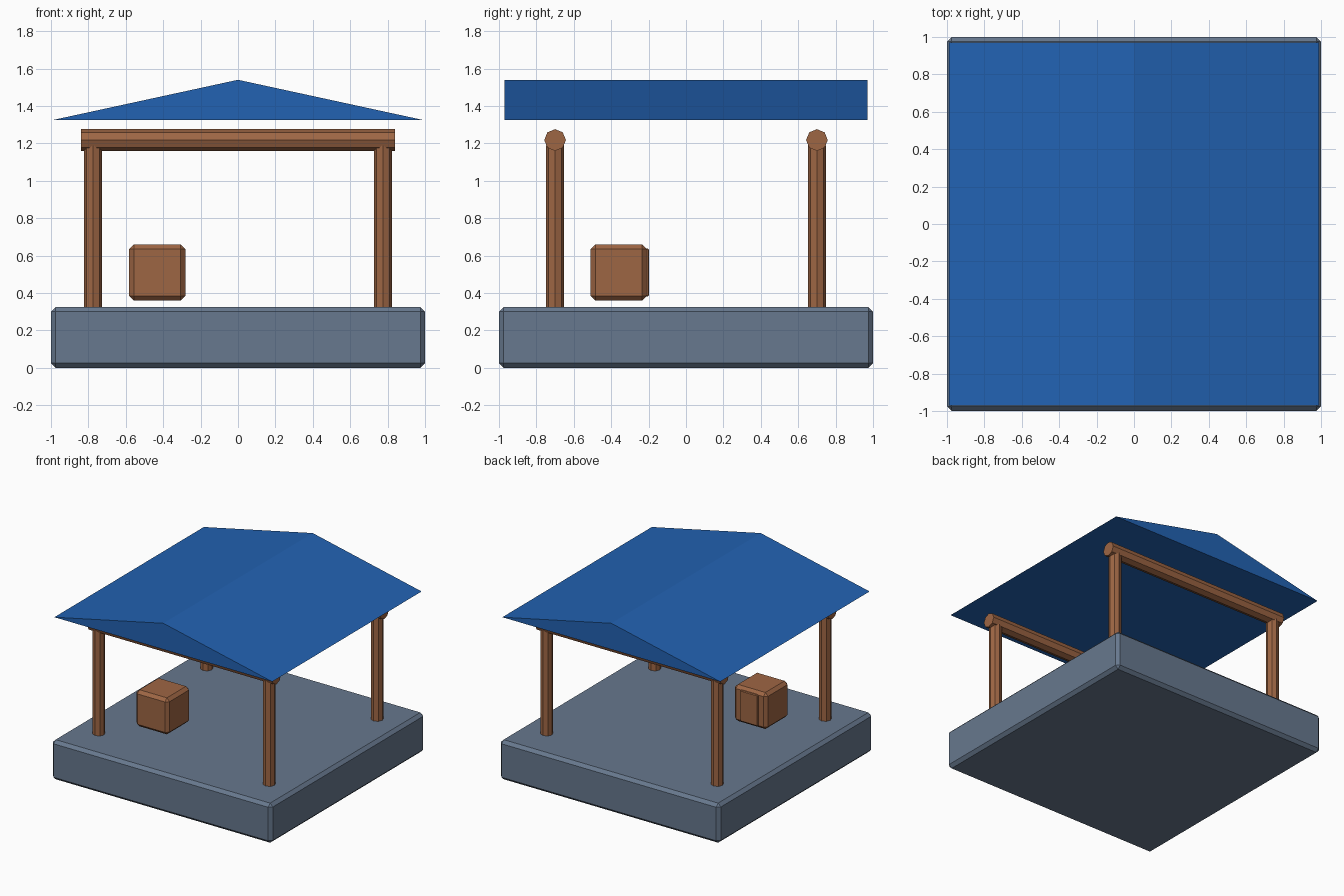
import bpy, bmesh, math

if "Cube" in bpy.data.objects:
    bpy.data.objects.remove(bpy.data.objects["Cube"])


def material(name, rgb):
    m = bpy.data.materials.new(name)
    lin = [((c / 255 + 0.055) / 1.055) ** 2.4 for c in rgb]
    m.diffuse_color = (*lin, 1)
    m.use_nodes = True
    m.node_tree.nodes["Principled BSDF"].inputs["Base Color"].default_value = m.diffuse_color
    return m


stone = material("slate grey", (103, 120, 142))
wood = material("brown wood", (158, 102, 68))
blue = material("roof blue", (34, 98, 178))


def box(name, lo, hi, mat, bevel):
    size = [b - a for a, b in zip(lo, hi)]
    mid = [(a + b) / 2 for a, b in zip(lo, hi)]
    me = bpy.data.meshes.new(name)
    bm = bmesh.new()
    bmesh.ops.create_cube(bm, size=1)
    bmesh.ops.scale(bm, vec=size, verts=bm.verts)
    bmesh.ops.bevel(bm, geom=bm.edges[:], offset=bevel, segments=1, affect='EDGES')
    bm.to_mesh(me)
    bm.free()
    ob = bpy.data.objects.new(name, me)
    ob.location = mid
    me.materials.append(mat)
    bpy.context.collection.objects.link(ob)
    return ob


def pole(name, loc, radius, length, rot=(0, 0, 0)):
    bpy.ops.mesh.primitive_cylinder_add(vertices=8, radius=radius, depth=length,
                                        location=loc, rotation=rot)
    ob = bpy.context.object
    ob.name = name
    ob.data.materials.append(wood)
    return ob


# stone platform
box("platform", (-1, -1, 0), (1, 1, 0.325), stone, 0.025)

# posts and beams
for y, side in ((-0.7, "front"), (0.7, "back")):
    for x, hand in ((-0.775, "left"), (0.775, "right")):
        pole(f"{side}_{hand}_post", (x, y, 0.75), 0.048, 0.88)
    pole(f"{side}_beam", (0, y, 1.218), 0.058, 1.68, (0, math.pi / 2, 0))

# gable roof: solid triangular prism
tri = [(-0.99, 1.325), (0.99, 1.325), (0, 1.54)]
roof_mesh = bpy.data.meshes.new("roof")
bm = bmesh.new()
face = bm.faces.new([bm.verts.new((x, -0.97, z)) for x, z in tri])
ext = bmesh.ops.extrude_face_region(bm, geom=[face], use_keep_orig=True)
bmesh.ops.translate(bm, vec=(0, 1.94, 0),
                    verts=[g for g in ext["geom"] if isinstance(g, bmesh.types.BMVert)])
bmesh.ops.recalc_face_normals(bm, faces=bm.faces)
bm.to_mesh(roof_mesh)
bm.free()
roof_mesh.materials.append(blue)
bpy.context.collection.objects.link(bpy.data.objects.new("roof", roof_mesh))

# hanging crate with a raised back panel
box("crate", (-0.582, -0.51, 0.36), (-0.282, -0.21, 0.66), wood, 0.025)
box("crate_back_panel", (-0.512, -0.23, 0.382), (-0.352, -0.198, 0.638), wood, 0.006)
